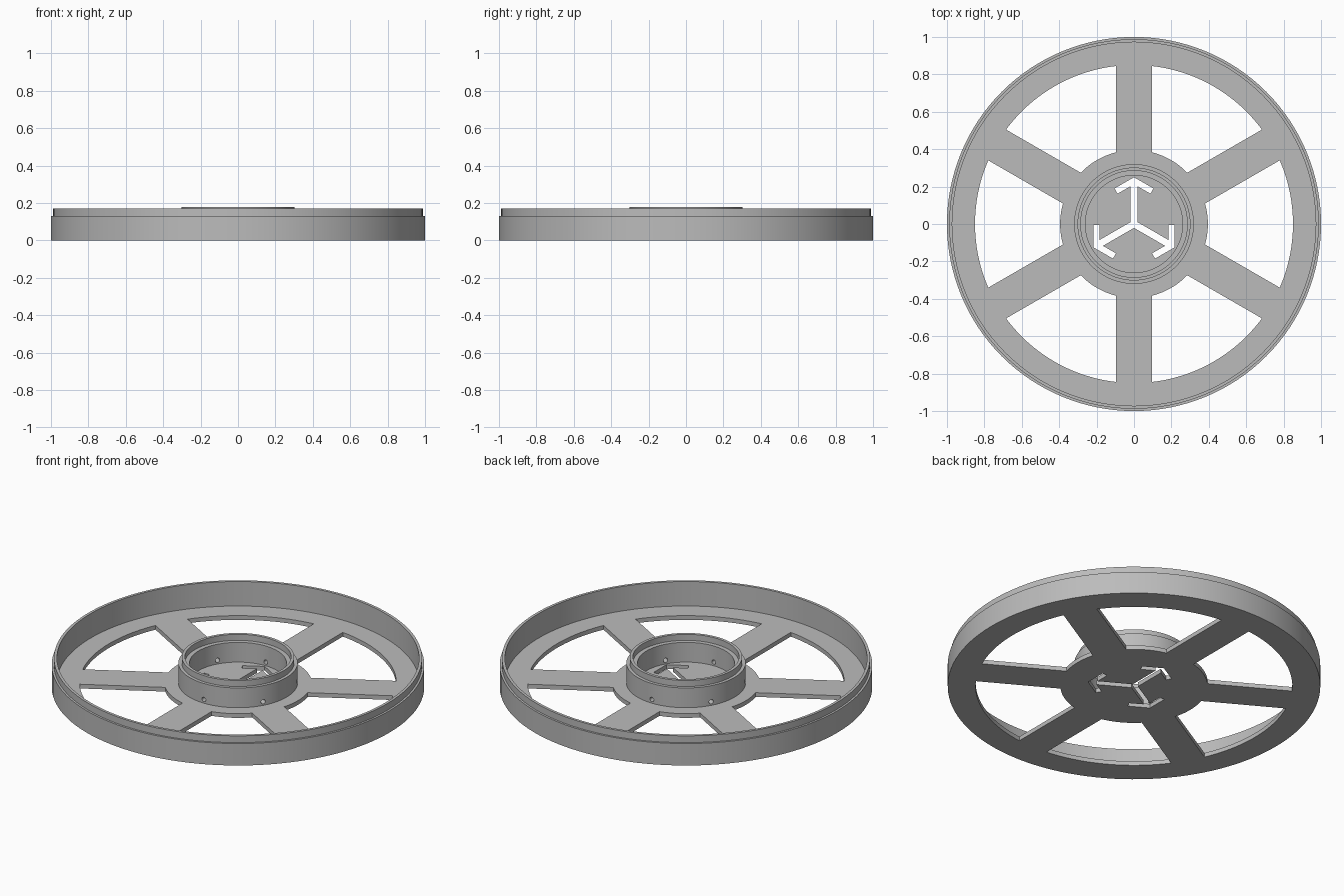
import bpy, bmesh
from math import sin, cos, asin, pi, radians
from mathutils import Matrix, Vector

old = bpy.data.objects.get("Cube")
if old:
    bpy.data.objects.remove(old)

SEGMENTS = 128
FLOOR = 0.025          # thickness of the spoked plate
HUB, RIM = 0.395, 0.85  # radii the windows run between
SPOKE = 0.095          # half width of a spoke

grey = bpy.data.materials.new("plain_grey")
grey.use_nodes = True
colour = (0.5, 0.5, 0.5, 1)
grey.diffuse_color = colour
grey.node_tree.nodes["Principled BSDF"].inputs["Base Color"].default_value = colour


def to_object(bm, name):
    bmesh.ops.recalc_face_normals(bm, faces=bm.faces)
    mesh = bpy.data.meshes.new(name)
    bm.to_mesh(mesh)
    bm.free()
    mesh.materials.append(grey)
    obj = bpy.data.objects.new(name, mesh)
    bpy.context.collection.objects.link(obj)
    return obj


def lathe(name, profile):
    bm = bmesh.new()
    verts = [bm.verts.new((r, 0, z)) for r, z in profile]
    edges = [bm.edges.new(pair) for pair in zip(verts, verts[1:])]
    bmesh.ops.spin(bm, geom=verts + edges, axis=(0, 0, 1), cent=(0, 0, 0),
                   angle=2 * pi, steps=SEGMENTS, use_merge=True)
    bmesh.ops.remove_doubles(bm, verts=bm.verts, dist=0.0001)
    return to_object(bm, name)


def add_prism(bm, outline, bottom, top):
    face = bm.faces.new([bm.verts.new((x, y, bottom)) for x, y in outline])
    made = bmesh.ops.extrude_face_region(bm, geom=[face])["geom"]
    moved = [v for v in made if isinstance(v, bmesh.types.BMVert)]
    bmesh.ops.translate(bm, verts=moved, vec=(0, 0, top - bottom))


def arc(radius, middle, steps=28):
    half = radians(30) - asin(SPOKE / radius)
    angles = [middle + half * (2 * i / steps - 1) for i in range(steps + 1)]
    return [(radius * cos(a), radius * sin(a)) for a in angles]


# Stepped rim, floor and bearing collar turned from one profile
wheel = lathe("spoked_wheel", [
    (0, 0), (1, 0), (1, 0.13), (0.988, 0.13), (0.988, 0.17), (0.972, 0.17),
    (0.972, FLOOR), (0.32, FLOOR), (0.32, 0.142), (0.302, 0.142),
    (0.302, 0.178), (0.285, 0.178), (0.285, 0.142), (0.26, 0.142),
    (0.26, FLOOR), (0, FLOOR)])

# Six windows between the spokes
cut = bmesh.new()
for i in range(6):
    middle = radians(60 * i)
    add_prism(cut, arc(RIM, middle) + arc(HUB, middle)[::-1], -0.05, 0.1)

# Three joined arrow slots in the hub floor
arm = [(0.018, 0.0104), (0.018, 0.202), (0.088, 0.162), (0.104, 0.19), (0, 0.25)]
arm += [(-x, y) for x, y in arm[3:0:-1]]
slots = []
for i in range(3):
    turn = Matrix.Rotation(radians(120 * i), 2)
    slots += [tuple(turn @ Vector(p)) for p in arm]
add_prism(cut, slots, -0.05, 0.029)

# Six small radial holes through the collar
for i in range(6):
    place = (Matrix.Rotation(radians(30 + 60 * i), 4, 'Z')
             @ Matrix.Translation((0.29, 0, 0.047))
             @ Matrix.Rotation(pi / 2, 4, 'Y'))
    bmesh.ops.create_cone(cut, cap_ends=True, segments=16, radius1=0.013,
                          radius2=0.013, depth=0.09, matrix=place)

cutter = to_object(cut, "opening_cutter")
cutter.hide_render = True

# Cut the openings and bake the result
bpy.context.view_layer.objects.active = wheel
wheel.select_set(True)
cutter.select_set(False)
openings = wheel.modifiers.new("openings", 'BOOLEAN')
openings.operation = 'DIFFERENCE'
openings.solver = 'EXACT'
openings.object = cutter
bpy.ops.object.modifier_apply(modifier=openings.name)
bpy.data.objects.remove(cutter)
bpy.ops.object.shade_smooth_by_angle(angle=radians(30))
